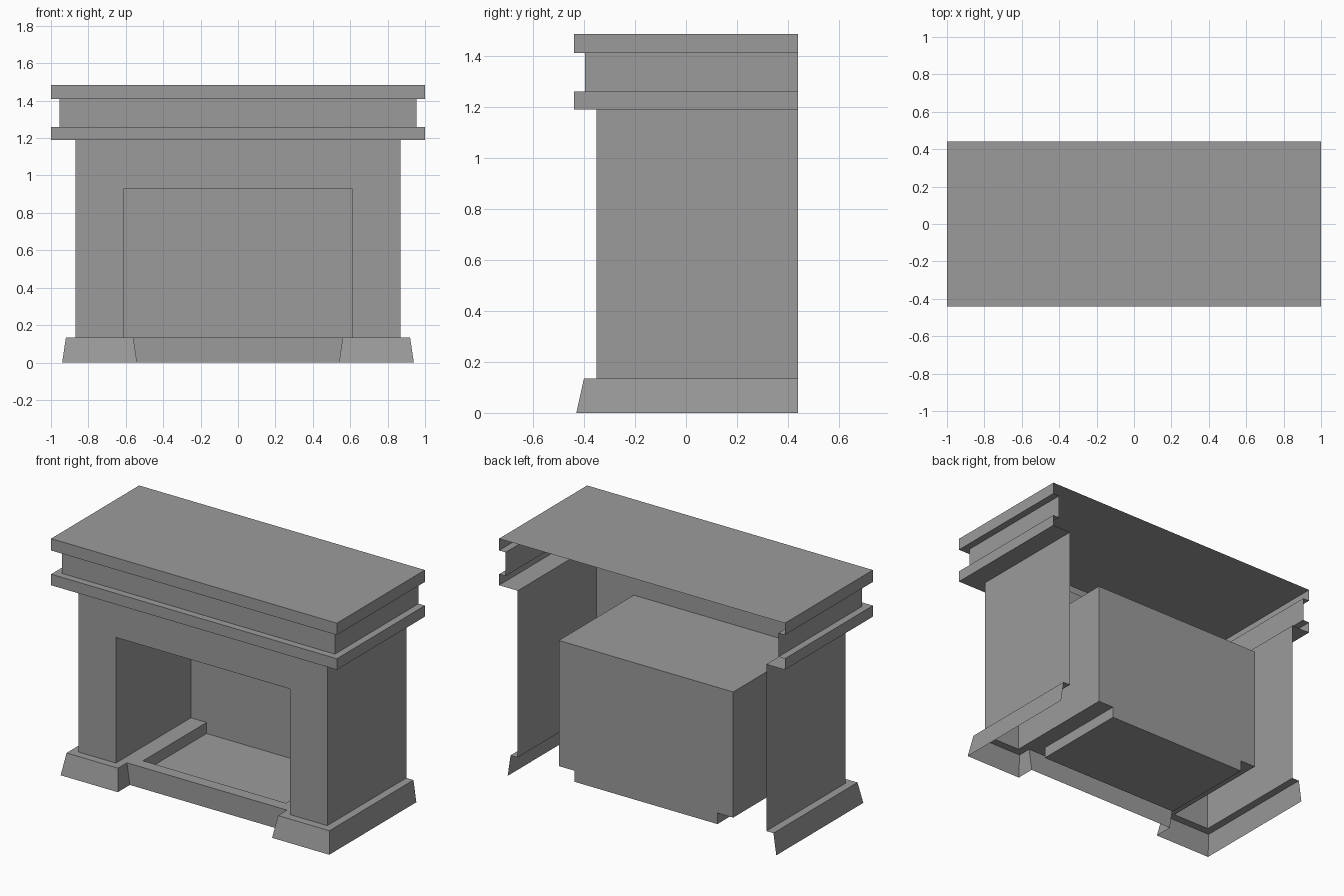
import bpy
import bmesh

cube = bpy.data.objects.get("Cube")
if cube:
    bpy.data.objects.remove(cube, do_unlink=True)

GREY = (0.33, 0.33, 0.33, 1.0)
stone = bpy.data.materials.new("grey stone")
stone.use_nodes = True
stone.diffuse_color = GREY
stone.node_tree.nodes["Principled BSDF"].inputs["Base Color"].default_value = GREY

# Shared dimensions
BACK, FACE = 0.44, -0.35          # open back edge, front wall
BODY, OPEN = 0.87, 0.61           # half widths of body and opening
STEP, LINTEL = 0.135, 0.93        # plinth height, opening height
HEARTH, RIM, FIREBACK = -0.31, -0.235, 0.40
TRAY, FLOOR = 0.50, 0.065


def loft(bm, rings, closed=False):
    """Join successive rings of points with quads."""
    rows = [[bm.verts.new(p) for p in ring] for ring in rings]
    for a, b in zip(rows, rows[1:]):
        n = len(a)
        for i in range(n if closed else n - 1):
            j = (i + 1) % n
            bm.faces.new((a[i], a[j], b[j], b[i]))
    return rows


def panel(bm, points):
    bm.faces.new([bm.verts.new(p) for p in points])


def finish(bm, name, mirror=False):
    bmesh.ops.remove_doubles(bm, verts=bm.verts, dist=0.0005)
    mesh = bpy.data.meshes.new(name)
    bm.to_mesh(mesh)
    bm.free()
    mesh.materials.append(stone)
    obj = bpy.data.objects.new(name, mesh)
    bpy.context.collection.objects.link(obj)
    if mirror:
        obj.modifiers.new("Mirror", 'MIRROR').use_axis[0] = True
    return obj


def at_height(path, z):
    return [(x, y, z) for x, y in path]


# Lintel, ledge, frieze and mantel shelf: one moulding running round three sides
moulding = [(BODY, FACE, LINTEL), (BODY, FACE, 1.19),
            (1.0, -0.44, 1.19), (1.0, -0.44, 1.26),
            (0.955, -0.395, 1.26), (0.955, -0.395, 1.41),
            (1.0, -0.44, 1.41), (1.0, -0.44, 1.485)]
bm = bmesh.new()
rows = loft(bm, [at_height([(-w, BACK), (-w, f), (w, f), (w, BACK)], z)
                 for w, f, z in moulding])
bm.faces.new(rows[-1])
finish(bm, "mantel")

# Side piers beside the opening
pier = [(OPEN, FACE), (BODY, FACE), (BODY, BACK)]
bm = bmesh.new()
loft(bm, [at_height(pier, STEP), at_height(pier, LINTEL)])
finish(bm, "piers", mirror=True)

# Flared plinths with a flat step up to the piers
foot = [(0.54, HEARTH), (0.54, -0.43), (0.94, -0.43), (0.94, BACK)]
top = [(0.56, HEARTH), (0.56, -0.40), (0.92, -0.40), (0.92, BACK)]
bm = bmesh.new()
loft(bm, [at_height(foot, 0), at_height(top, STEP),
          at_height([(OPEN, HEARTH)] + pier, STEP)])
finish(bm, "plinths", mirror=True)

# Firebox: side walls, ceiling and back
arch = [(-OPEN, STEP), (-OPEN, LINTEL), (OPEN, LINTEL), (OPEN, STEP)]
tray = [(-OPEN, STEP), (-TRAY, STEP), (-TRAY, FLOOR),
        (TRAY, FLOOR), (TRAY, STEP), (OPEN, STEP)]
bm = bmesh.new()
loft(bm, [[(x, y, z) for x, z in arch] for y in (FACE, FIREBACK)])
panel(bm, [(x, FIREBACK, z) for x, z in arch[::-1]])
panel(bm, [(x, FIREBACK, z) for x, z in tray[1:5]])
finish(bm, "firebox")

# Hearth: sunken tray, front rim and front face
bm = bmesh.new()
loft(bm, [[(x, y, z) for x, z in tray] for y in (RIM, FIREBACK)])
panel(bm, [(x, RIM, z) for x, z in tray[4:0:-1]])
panel(bm, [(-OPEN, HEARTH, STEP), (OPEN, HEARTH, STEP),
           (OPEN, RIM, STEP), (-OPEN, RIM, STEP)])
panel(bm, [(-0.54, HEARTH, 0), (0.54, HEARTH, 0),
           (0.56, HEARTH, STEP), (-0.56, HEARTH, STEP)])
finish(bm, "hearth")
